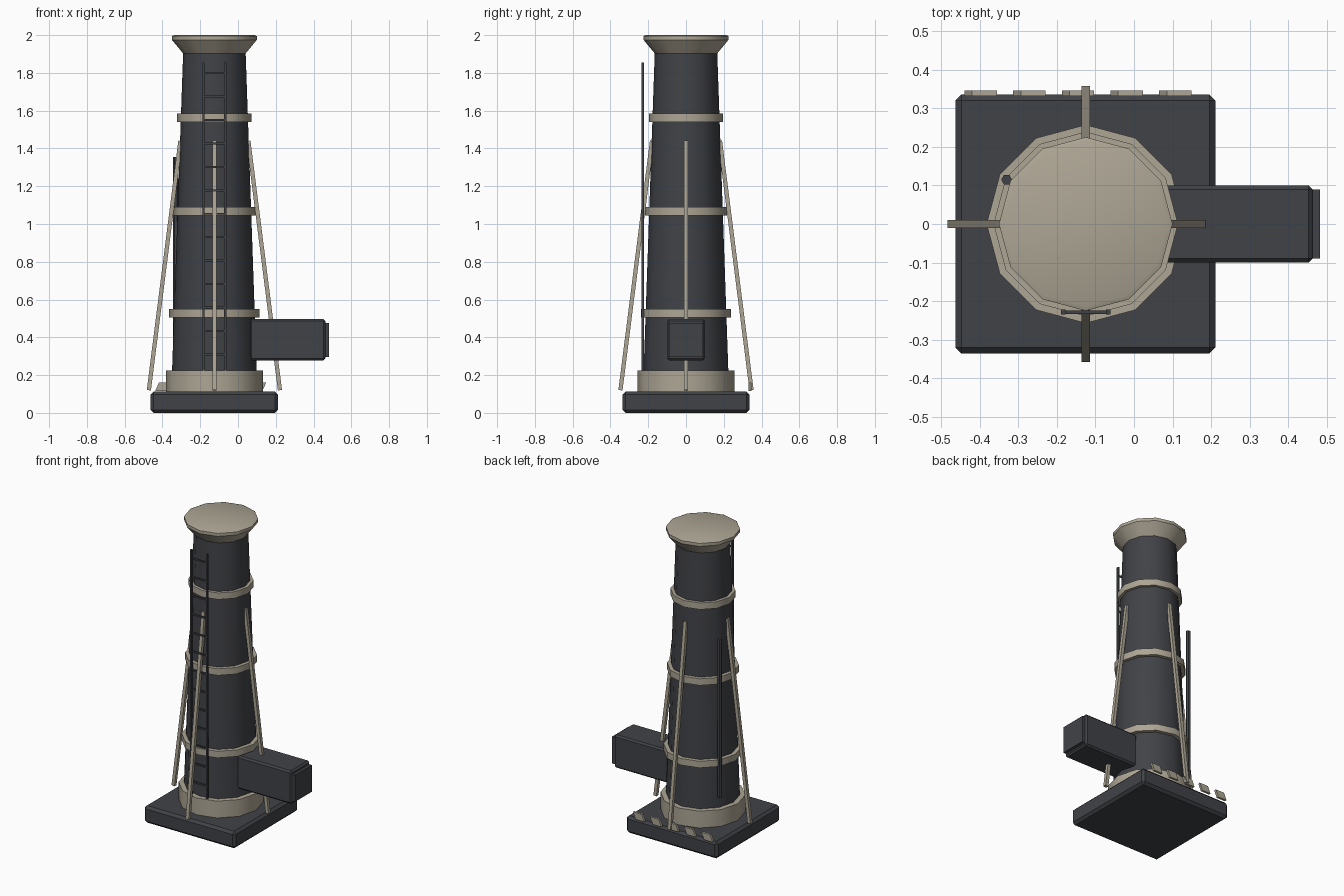
import bpy, bmesh
from math import radians, sin, cos, pi
from mathutils import Vector, Matrix

if "Cube" in bpy.data.objects:
    bpy.data.objects.remove(bpy.data.objects["Cube"])

CX = -0.125  # stack axis


def material(name, rgb):
    m = bpy.data.materials.new(name)
    m.diffuse_color = (*rgb, 1)
    m.use_nodes = True
    m.node_tree.nodes["Principled BSDF"].inputs["Base Color"].default_value = m.diffuse_color
    return m


DARK = material("dark_iron", (0.053, 0.055, 0.063))
BONE = material("pale_trim", (0.42, 0.38, 0.30))


def finish(name, bm, mat, bevel=0, smooth=False):
    bmesh.ops.recalc_face_normals(bm, faces=bm.faces)
    me = bpy.data.meshes.new(name)
    bm.to_mesh(me)
    bm.free()
    me.materials.append(mat)
    ob = bpy.data.objects.new(name, me)
    bpy.context.collection.objects.link(ob)
    if bevel:
        mod = ob.modifiers.new("edge", 'BEVEL')
        mod.width, mod.segments = bevel, 1
    if smooth:
        bpy.ops.object.select_all(action='DESELECT')
        ob.select_set(True)
        bpy.context.view_layer.objects.active = ob
        bpy.ops.object.shade_smooth_by_angle(angle=radians(35))
    return ob


def add_box(bm, lo, hi):
    lo, hi = Vector(lo), Vector(hi)
    m = Matrix.Translation((lo + hi) / 2) @ Matrix.Diagonal((*(hi - lo), 1))
    bmesh.ops.create_cube(bm, size=1, matrix=m)


def box(name, lo, hi, mat, bevel=0):
    bm = bmesh.new()
    add_box(bm, lo, hi)
    return finish(name, bm, mat, bevel)


def lathe(name, profile, mat, sides=12, x=CX, y=0):
    """Closed solid from (radius, z) rings."""
    bm = bmesh.new()
    rings = [[bm.verts.new((x + r * cos(2 * pi * i / sides),
                            y + r * sin(2 * pi * i / sides), z))
              for i in range(sides)] for r, z in profile]
    for a, b in zip(rings, rings[1:]):
        for i in range(sides):
            j = (i + 1) % sides
            bm.faces.new((a[i], a[j], b[j], b[i]))
    bm.faces.new(rings[0])
    bm.faces.new(rings[-1])
    return finish(name, bm, mat, smooth=True)


# Plinth and stack
box("plinth", (-0.463, -0.336, 0), (0.211, 0.336, 0.113), DARK, 0.016)
lathe("stack_body", [(0.225, 0.11), (0.225, 0.2), (0.165, 1.92)], DARK)
lathe("base_collar", [(0.257, 0.11), (0.257, 0.225)], BONE)
lathe("top_cap", [(0.163, 1.9), (0.225, 1.975), (0.225, 1.995), (0.213, 2.0)], BONE)
for i, (r, z) in enumerate([(0.239, 0.527), (0.218, 1.067), (0.197, 1.563)]):
    lathe(f"band_{i}", [(r, z - 0.022), (r, z + 0.022)], BONE)

# Flue duct with end plate
box("flue_duct", (0.06, -0.1, 0.277), (0.463, 0.1, 0.497), DARK, 0.011)
box("flue_plate", (0.455, -0.09, 0.297), (0.482, 0.09, 0.475), DARK)

# Four leaning stays
for i in range(4):
    a, b = Vector((0.347, 0, 0.12)), Vector((0.18, 0, 1.44))
    d = b - a
    bm = bmesh.new()
    bmesh.ops.create_cube(bm, size=1, matrix=Matrix.Translation((CX, 0, 0))
                          @ Matrix.Rotation(i * pi / 2, 4, 'Z')
                          @ Matrix.Translation((a + b) / 2)
                          @ d.to_track_quat('Z', 'Y').to_matrix().to_4x4()
                          @ Matrix.Diagonal((0.022, 0.022, d.length, 1)))
    finish(f"stay_{i}", bm, BONE)

# Ladder
bm = bmesh.new()
for s in (-1, 1):
    x = CX + s * 0.058
    add_box(bm, (x - 0.006, -0.235, 0.225), (x + 0.006, -0.222, 1.855))
for k in range(13):
    z = 0.31 + k * 0.124
    add_box(bm, (CX - 0.055, -0.233, z - 0.005), (CX + 0.055, -0.224, z + 0.005))
finish("ladder", bm, DARK)

# Side pipe
lathe("side_pipe", [(0.014, 0.3), (0.014, 1.355)], DARK, 6, CX - 0.205, 0.115)

# Slanted warning stripes along the rear edge
for i in range(5):
    x = -0.439 + i * 0.126
    bm = bmesh.new()
    add_box(bm, (x, 0.331, 0.115), (x + 0.064, 0.346, 0.16))
    for v in bm.verts:
        if v.co.z > 0.14:
            v.co.x += 0.02
    finish(f"stripe_{i}", bm, BONE)
